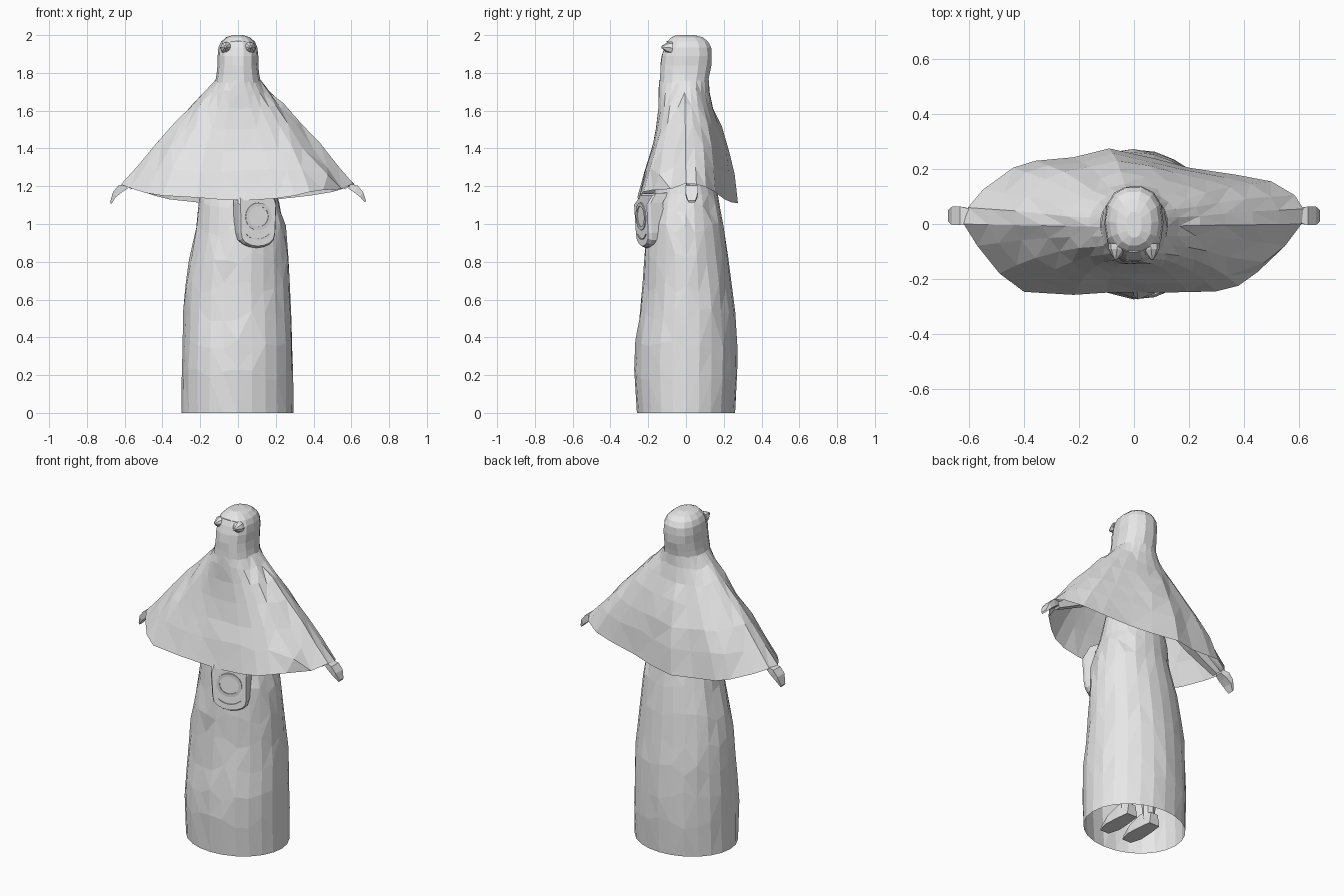
import bpy, bmesh, math, random
from mathutils import Vector, Matrix

if "Cube" in bpy.data.objects:
    bpy.data.objects.remove(bpy.data.objects["Cube"])

random.seed(4)
grey = bpy.data.materials.new("light grey")
grey.diffuse_color = (0.8, 0.8, 0.8, 1)
grey.use_nodes = True
grey.node_tree.nodes["Principled BSDF"].inputs["Base Color"].default_value = grey.diffuse_color


def finish(name, bm):
    bmesh.ops.recalc_face_normals(bm, faces=bm.faces)
    me = bpy.data.meshes.new(name)
    bm.to_mesh(me)
    bm.free()
    me.materials.append(grey)
    ob = bpy.data.objects.new(name, me)
    bpy.context.collection.objects.link(ob)
    return ob


def loft(name, rings, cap_start=False, cap_end=False, triangulate=False):
    """Skin a stack of equal-length point rings."""
    bm = bmesh.new()
    vs = [[bm.verts.new(p) for p in r] for r in rings]
    n = len(rings[0])
    for a, b in zip(vs, vs[1:]):
        for i in range(n):
            j = (i + 1) % n
            bm.faces.new((a[i], a[j], b[j], b[i]))
    if cap_start:
        bm.faces.new(vs[0][::-1])
    if cap_end:
        bm.faces.new(vs[-1])
    if triangulate:
        bmesh.ops.triangulate(bm, faces=bm.faces)
    return finish(name, bm)


def oval(z, x0, x1, y0, y1, n, power=2.0, wobble=0.0, lift=0.0):
    """Super-ellipse ring filling the given extents."""
    pts = []
    for i in range(n):
        t = 2 * math.pi * i / n
        c, s = math.cos(t), math.sin(t)
        k = (1 + random.uniform(-wobble, wobble))
        x = math.copysign(abs(c) ** (2 / power), c) * k
        y = math.copysign(abs(s) ** (2 / power), s) * k
        pts.append(Vector(((x0 + x1) / 2 + x * (x1 - x0) / 2,
                           (y0 + y1) / 2 + y * (y1 - y0) / 2,
                           z + random.uniform(-lift, lift))))
    return pts


# Robe: tapering tube, open at the bottom, with a pressed-in front pleat
robe = []
for z, x0, x1, y0, y1 in [
        (0, -.30, .295, -.26, .26), (.2, -.30, .295, -.275, .272),
        (.36, -.295, .29, -.27, .272), (.52, -.288, .283, -.245, .26),
        (.67, -.28, .275, -.23, .243), (.82, -.258, .268, -.222, .222),
        (.97, -.222, .252, -.207, .198), (1.08, -.21, .228, -.19, .18),
        (1.16, -.2, .205, -.172, .168), (1.35, -.17, .17, -.12, .12),
        (1.6, -.1, .1, -.08, .08)]:
    inner = 0 < z < 1.1
    ring = oval(z, x0, x1, y0, y1, 24, 2.0, .012 * inner, .035 * inner)
    if .15 < z < .8:
        ring[17].y += .014
    robe.append(ring)
loft("robe", robe, cap_end=True, triangulate=True)

# Cape: blends from a round neck to an irregular hem
hem = [(.617, .055, 1.21), (.585, .105, 1.195), (.5, .155, 1.17), (.38, .178, 1.15),
       (.2, .205, 1.13), (.07, .24, 1.115), (-.09, .275, 1.11), (-.22, .243, 1.115),
       (-.36, .23, 1.13), (-.44, .205, 1.15), (-.55, .125, 1.185), (-.605, .06, 1.205),
       (-.62, 0, 1.21), (-.57, -.08, 1.19), (-.49, -.18, 1.165), (-.4, -.247, 1.15),
       (-.22, -.258, 1.14), (-.1, -.25, 1.13), (.05, -.25, 1.125), (.2, -.248, 1.135),
       (.3, -.245, 1.15), (.38, -.225, 1.17), (.45, -.175, 1.18), (.55, -.08, 1.185),
       (.61, 0, 1.215)]
cape = []
# columns: blend, height, half width, front depth, back depth
for t, z, a, f, b in [(1, 0, .62, .258, .275), (.85, 1.29, .535, .222, .255),
                      (.7, 1.4, .44, .188, .232), (.5, 1.52, .335, .162, .188),
                      (.3, 1.62, .245, .149, .146), (.12, 1.7, .165, .146, .125),
                      (0, 1.76, .122, .142, .122)]:
    ring = []
    for i, (hx, hy, hz) in enumerate(hem):
        u = Vector((hx / .62, hy / (.275 if hy > 0 else .258)))
        inner = 0 < t < 1
        # spread the columns evenly round the neck, following the hem lower down
        even = .2 + 2 * math.pi * i / len(hem)
        own = math.atan2(u.y, u.x)
        own += 2 * math.pi * round((even - own) / (2 * math.pi))
        ang = even + (own - even) * t
        r = (1 + (u.length - 1) * t) * (1 + random.uniform(-.013, .013) * inner)
        x, y = r * math.cos(ang), r * math.sin(ang)
        zz = hz if t == 1 else z + (hz - 1.16) * .5 * t + random.uniform(-.012, .012) * inner
        ring.append(Vector((x * a, y * (b if y > 0 else f), zz)))
    cape.append(ring)
# tucked fold at one corner: the hem turns under a small overhang
cape[1][22] = Vector((.475, -.14, 1.26))
loft("cape", cape, triangulate=True)

# Head and neck
head = [oval(z, -w, w, y0, y1, 14, 2.3, 0.012) for z, w, y0, y1 in [
    (1.75, .122, -.142, .12), (1.79, .113, -.14, .127), (1.84, .108, -.138, .136),
    (1.89, .108, -.131, .14), (1.935, .103, -.117, .135), (1.965, .09, -.102, .12),
    (1.988, .064, -.08, .09), (2.0, .028, -.05, .045)]]
loft("head", head, cap_end=True)


# Eyes: short pointed cones with a rim; mirrored
def cone(name, start, axis, profile, n=8):
    q = Vector(axis).to_track_quat('Z', 'Y')
    rings = [[Vector(start) + q @ Vector((r * math.cos(2 * math.pi * i / n),
              r * math.sin(2 * math.pi * i / n), h)) for i in range(n)]
             for h, r in profile]
    loft(name, rings, True, True)


for s, side in ((-1, "left"), (1, "right")):
    cone(side + "_eye", (s * .06, -.075, 1.932), (s * .12, -1, .1),
         [(0, .034), (.02, .03), (.04, .017), (.056, .005)])

# Brow: thin arched ridge over the eyes
brow = []
for i in range(7):
    x = -.051 + .017 * i
    z = 1.966 - x * x * 2
    y = -.101 + x * x * 6
    brow.append([Vector((x, y + dy, z + dz)) for dy, dz in
                 ((-.002, -.002), (-.002, .002), (.012, .002), (.012, -.002))])
loft("brow", brow, True, True)

# Arms hidden under the cape, ending in pointed hands
for s, side in ((-1, "left"), (1, "right")):
    path = [(.15, 1.46, .04, .045), (.4, 1.3, .04, .04), (.58, 1.195, .03, .02)]
    loft(side + "_arm", [[Vector((s * (x + dx * h), .02 + dy * w, z + dx * h)) for dx, dy in
         ((.6, -.6), (.6, .6), (-.6, .6), (-.6, -.6))] for x, z, w, h in path], True, True)
    tip = -.01 if s < 0 else .0
    path = [(.59, 1.2, .025, .012), (.625, 1.185, .034, .018),
            (.655, 1.155, .034, .014), (.675, 1.12 + tip, .02, .005)]
    loft(side + "_hand", [[Vector((s * (x + dx * h * .5), .03 + dy * w, z + dx * h)) for dx, dy in
         ((1, -1), (1, 1), (-1, .9), (-1, -.9))]
         for x, z, w, h in path], True, True)

# Pouch: round-bottomed bag, turned and hung against the robe front
place = (Matrix.Translation((.094, -.2, 1.012)) @ Matrix.Rotation(math.radians(20), 4, 'Z')
         @ Matrix.Rotation(math.radians(3), 4, 'X'))


def outline(k, y):
    # the top edge leans back to slip under the cape
    pts = [(-.1, .15, .035), (-.11, .1, 0), (-.103, -.06, 0)]
    pts += [(-.103 * math.cos(t), -.07 - .068 * math.sin(t), 0)
            for t in (math.pi * i / 8 for i in range(1, 8))]
    pts += [(.103, -.06, 0), (.106, .1, 0), (.1, .15, .035)]
    return [place @ Vector((x * k, y + dy, z * k)) for x, z, dy in pts]


loft("pouch", [outline(1, .05), outline(1, -.02), outline(.92, -.038)], True, True)


# Pouch trim: raised ring and a curved lower seam
def band(name, r0, r1, a0, a1, cz, n, y=-.038):
    rings = []
    for i in range(n + 1):
        t = math.radians(a0 + (a1 - a0) * i / n)
        rings.append([place @ Vector((r * math.cos(t), yy, cz + r * math.sin(t)))
                      for r, yy in ((r0, y + .003), (r0, y - .005), (r1, y - .005), (r1, y + .003))])
    loft(name, rings, True, True)


band("pouch_ring", .055, .073, 0, 360, .03, 20)
band("pouch_seam", .088, .093, 225, 315, .0, 8)

# Feet and lower legs inside the robe
for s, side in ((-1, "left"), (1, "right")):
    foot = [(.08, .035, .09), (.0, .045, .11), (-.09, .05, .08), (-.16, .03, .05)]
    loft(side + "_foot", [[Vector((s * .08 + dx * w, y, z)) for dx, z in
         ((-1, .02), (1, .02), (.7, h), (-.7, h))] for y, w, h in foot], True, True)
    loft(side + "_leg", [oval(z, s * .08 - r, s * .08 + r, .03 - r, .03 + r, 8)
         for z, r in ((.07, .035), (.5, .05), (.95, .065))], True, True)
